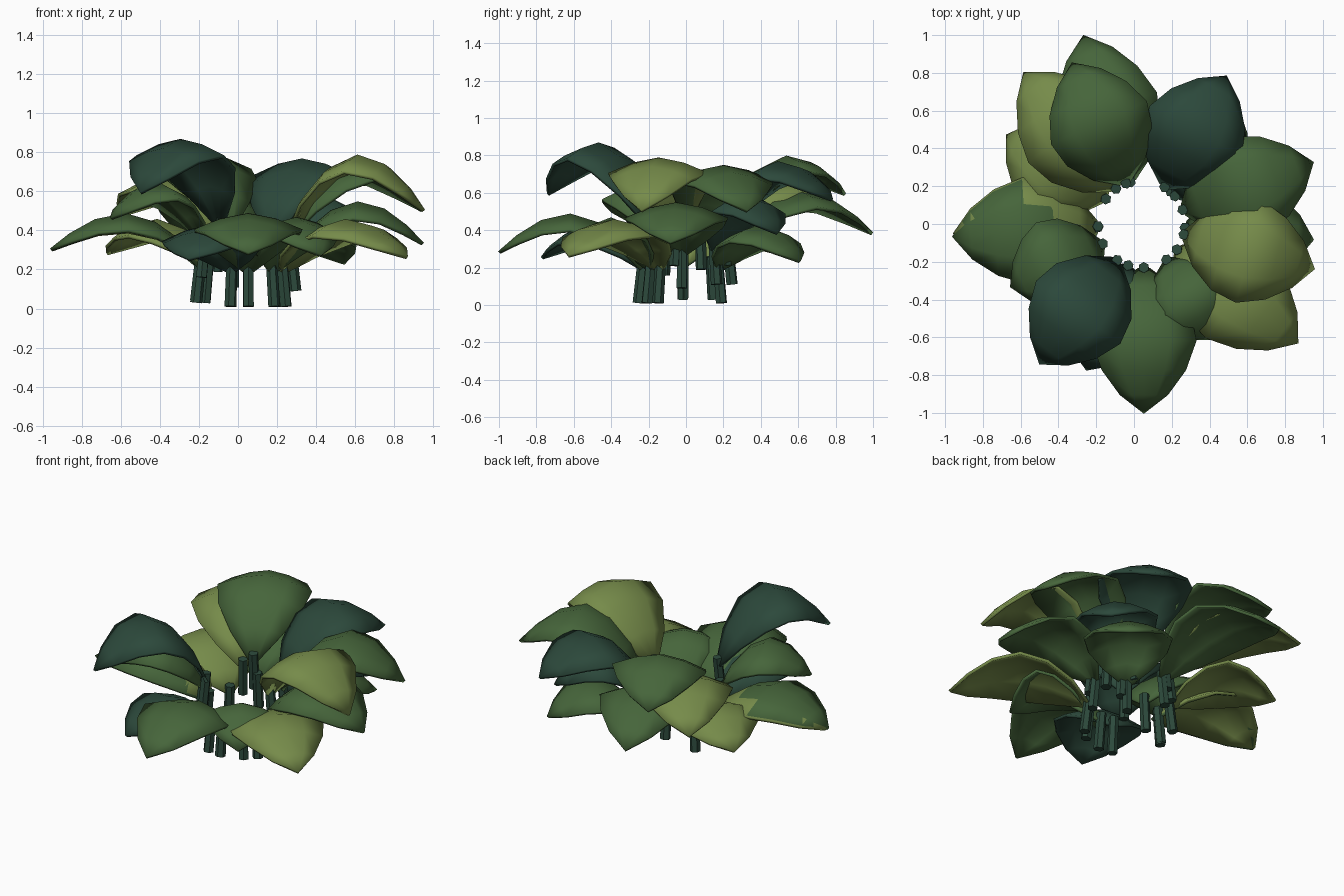
import bpy, bmesh
from math import radians, cos, sin
from mathutils import Vector

if "Cube" in bpy.data.objects:
    bpy.data.objects.remove(bpy.data.objects["Cube"])


def material(name, rgb):
    m = bpy.data.materials.new(name)
    m.diffuse_color = (*rgb, 1)
    m.use_nodes = True
    m.node_tree.nodes["Principled BSDF"].inputs["Base Color"].default_value = m.diffuse_color
    return m


DARK = material("dark_green", (0.025, 0.066, 0.044))
MID = material("mid_green", (0.061, 0.13, 0.043))
LIGHT = material("olive_green", (0.18, 0.258, 0.068))

# Leaf template rows: distance along leaf, rise (before crest) or fall (after), half width
ROWS = [(0.0, 0.0, 0.03), (0.12, 0.45, 0.15), (0.3, 0.83, 0.245), (0.5, 1.0, 0.275),
        (0.7, 0.17, 0.22), (0.87, 0.57, 0.125), (1.0, 1.0, 0.0)]
ACROSS = (-1, -0.5, 0, 0.5, 1)


def finish(bm, name, mat, angle):
    bmesh.ops.recalc_face_normals(bm, faces=bm.faces)
    me = bpy.data.meshes.new(name)
    bm.to_mesh(me)
    bm.free()
    ob = bpy.data.objects.new(name, me)
    bpy.context.collection.objects.link(ob)
    me.materials.append(mat)
    bpy.ops.object.select_all(action='DESELECT')
    ob.select_set(True)
    bpy.context.view_layer.objects.active = ob
    bpy.ops.object.shade_smooth_by_angle(angle=radians(angle))
    return ob


def leaf(i, angle, reach, zb, zp, zt, mat):
    a = radians(angle)
    out = Vector((cos(a), sin(a), 0))
    base = Vector((0.04, 0, 0)) + out * 0.24
    run = out * reach - base
    d = run.normalized()
    side = Vector((-d.y, d.x, 0))
    wide = min(1.0, 0.4 + 0.6 * run.length / 0.63)
    # arched blade
    bm = bmesh.new()
    rows = []
    for k, (u, f, w) in enumerate(ROWS):
        z = zb + (zp - zb) * f if k <= 3 else zp - (zp - zt) * f
        p = base + run * u + Vector((0, 0, z))
        if w == 0:
            rows.append([bm.verts.new(p)])
            continue
        rows.append([bm.verts.new(p + side * (w * wide * s)
                                  - Vector((0, 0, 0.3 * w * abs(s) ** 1.6)))
                     for s in ACROSS])
    for r0, r1 in zip(rows, rows[1:]):
        for j in range(4):
            if len(r1) == 1:
                bm.faces.new((r0[j], r0[j + 1], r1[0]))
            else:
                bm.faces.new((r0[j], r0[j + 1], r1[j + 1], r1[j]))
    ob = finish(bm, f"leaf_{i}", mat, 65)
    sol = ob.modifiers.new("thickness", 'SOLIDIFY')
    sol.thickness = 0.018
    sol.offset = 0
    # short six-sided stem below the blade
    top = base - out * 0.01 + Vector((0, 0, zb + 0.04))
    bottom = base + out * 0.015 + Vector((0, 0, zb - 0.19))
    axis = top - bottom
    bm = bmesh.new()
    bmesh.ops.create_cone(bm, cap_ends=True, segments=6, radius1=0.031, radius2=0.029,
                          depth=axis.length)
    bm.transform(axis.to_track_quat('Z', 'Y').to_matrix().to_4x4())
    bmesh.ops.translate(bm, verts=bm.verts, vec=(top + bottom) / 2)
    finish(bm, f"stem_{i}", DARK, 20)


# angle, reach, base height, crest height, tip height, colour
LEAVES = [
    # upper tier
    (111, 0.91, 0.42, 0.79, 0.59, MID), (58, 0.92, 0.40, 0.76, 0.56, DARK),
    (19, 1.00, 0.38, 0.74, 0.50, MID), (-14, 0.98, 0.40, 0.78, 0.50, LIGHT),
    (-124, 0.89, 0.44, 0.86, 0.59, DARK), (126, 0.99, 0.38, 0.68, 0.48, LIGHT),
    # middle tier
    (105, 1.03, 0.30, 0.60, 0.38, MID), (-5, 0.95, 0.28, 0.54, 0.33, MID),
    (-153, 0.73, 0.35, 0.64, 0.46, MID), (40, 0.76, 0.30, 0.58, 0.38, DARK),
    # lower tier
    (-55, 0.74, 0.20, 0.46, 0.27, MID), (-36, 1.07, 0.20, 0.45, 0.26, LIGHT),
    (-87, 1.00, 0.20, 0.48, 0.28, MID), (-108, 0.81, 0.20, 0.42, 0.25, DARK),
    (184, 0.96, 0.22, 0.48, 0.30, MID), (145, 0.82, 0.22, 0.45, 0.28, LIGHT),
    (48, 0.82, 0.20, 0.42, 0.23, MID),
    # olive leaf nearly coincident with the left one
    (183, 0.955, 0.23, 0.475, 0.30, LIGHT),
]
for n, row in enumerate(LEAVES, 1):
    leaf(n, *row)
